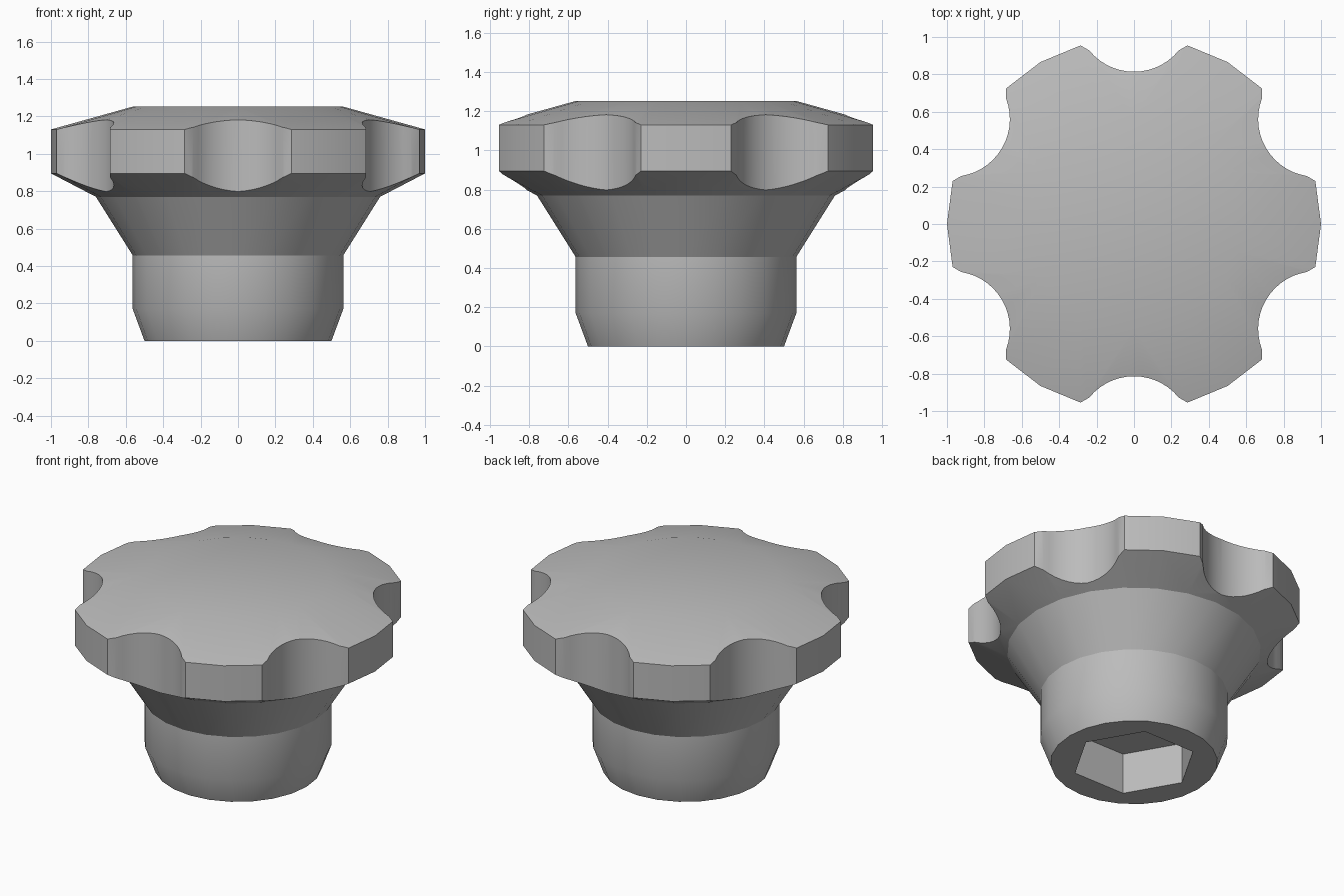
import bpy, bmesh
from math import sin, cos, pi, radians

cube = bpy.data.objects.get("Cube")
if cube:
    bpy.data.objects.remove(cube, do_unlink=True)

SIDES = 24
GRIPS = 6

grey = bpy.data.materials.new("plain grey")
grey.use_nodes = True
colour = (0.5, 0.5, 0.5, 1)
grey.diffuse_color = colour
grey.node_tree.nodes["Principled BSDF"].inputs["Base Color"].default_value = colour


def make_object(name, bm):
    bmesh.ops.recalc_face_normals(bm, faces=bm.faces)
    mesh = bpy.data.meshes.new(name)
    bm.to_mesh(mesh)
    bm.free()
    mesh.materials.append(grey)
    obj = bpy.data.objects.new(name, mesh)
    bpy.context.collection.objects.link(obj)
    return obj


def add_prism(bm, outline, z0, z1):
    """Extrude a flat outline between two heights."""
    face = bm.faces.new([bm.verts.new((x, y, z0)) for x, y in outline])
    grown = bmesh.ops.extrude_face_region(bm, geom=[face], use_keep_orig=True)
    top = [v for v in grown["geom"] if isinstance(v, bmesh.types.BMVert)]
    bmesh.ops.translate(bm, verts=top, vec=(0, 0, z1 - z0))


def lathe(name, profile):
    """Spin a (radius, height) profile around z, closing both ends."""
    bm = bmesh.new()
    rings = [[bm.verts.new((r * cos(2 * pi * i / SIDES), r * sin(2 * pi * i / SIDES), z))
              for i in range(SIDES)] for r, z in profile]
    for low, high in zip(rings, rings[1:]):
        for i in range(SIDES):
            j = (i + 1) % SIDES
            bm.faces.new((low[i], low[j], high[j], high[i]))
    bm.faces.new(rings[0])
    bm.faces.new(rings[-1])
    return make_object(name, bm)


# Turned knob: chamfered stem, flared neck, rim and domed top
knob = lathe("knob", [(0.5, 0), (0.563, 0.17), (0.563, 0.457), (0.76, 0.77),
                      (1, 0.895), (1, 1.13), (0.563, 1.252)])

# Finger grips: round scallops with chamfered corners
radius, centre, half = 0.308, 1.122, radians(51)
steps = 14
arc = [(radius * sin(a), centre - radius * cos(a))
       for a in (half * (2 * i / steps - 1) for i in range(steps + 1))]
outline = [(-0.4, 1.3), (-0.4, 1.02)] + arc + [(0.4, 1.02), (0.4, 1.3)]
bm = bmesh.new()
for k in range(GRIPS):
    c, s = cos(2 * pi * k / GRIPS), sin(2 * pi * k / GRIPS)
    add_prism(bm, [(x * c - y * s, x * s + y * c) for x, y in outline], 0.6, 1.5)
grip_cutter = make_object("grip_cutter", bm)

# Hexagonal socket in the underside
bm = bmesh.new()
add_prism(bm, [(0.375 * cos(pi * k / 3), 0.375 * sin(pi * k / 3)) for k in range(6)], -0.2, 0.27)
socket_cutter = make_object("socket_cutter", bm)

# Cut the knob, then remove the cutters
bpy.context.view_layer.objects.active = knob
for cutter in (grip_cutter, socket_cutter):
    cutter.hide_render = True
    cut = knob.modifiers.new(cutter.name, "BOOLEAN")
    cut.operation = "DIFFERENCE"
    cut.solver = "EXACT"
    cut.object = cutter
    bpy.ops.object.modifier_apply(modifier=cut.name)
    bpy.data.objects.remove(cutter, do_unlink=True)

bpy.ops.object.select_all(action="DESELECT")
knob.select_set(True)
bpy.ops.object.shade_smooth_by_angle(angle=radians(28))
